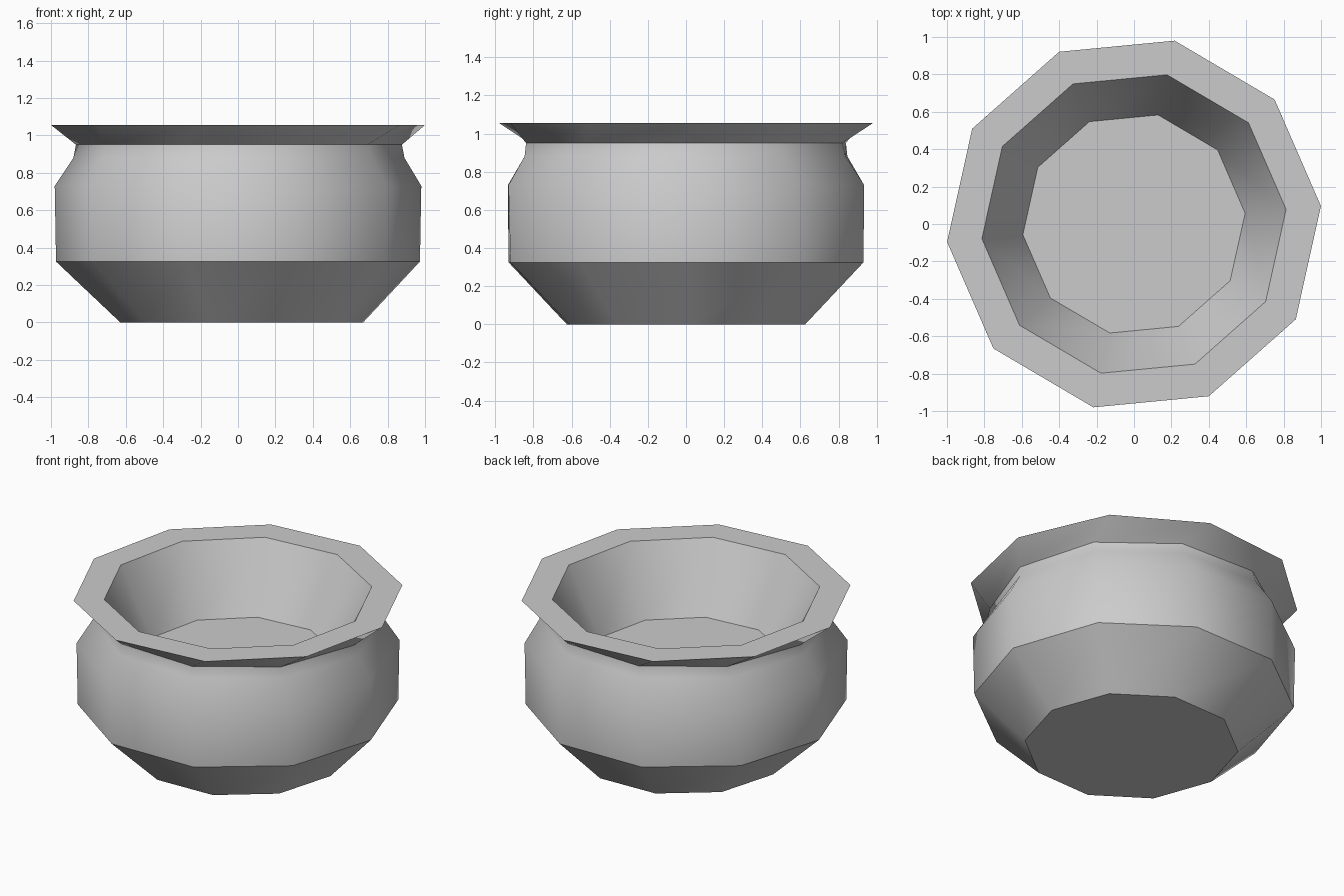
import bpy, bmesh
from math import cos, sin, radians

if "Cube" in bpy.data.objects:
    bpy.data.objects.remove(bpy.data.objects["Cube"])

SIDES = 10

# Profile rings: radius, height, twist in degrees, x shift
rings = [
    (0.65, 0.0, 2.0, 0.02),      # foot
    (0.973, 0.325, 1.0, 0.0),    # lower belly
    (0.98, 0.73, 0.3, 0.0),      # upper belly
    (0.885, 0.88, -1.0, 0.005),  # shoulder
    (0.872, 0.95, -2.0, 0.005),  # neck
    (1.004, 1.055, 5.5, 0.0),    # lip, outer edge
    (0.817, 1.055, 5.5, 0.0),    # lip, inner edge
    (0.597, 0.62, 5.5, 0.0),     # inside floor
]

bm = bmesh.new()


def add_ring(r, z, twist, dx):
    angles = [radians(twist + 360 * i / SIDES) for i in range(SIDES)]
    return [bm.verts.new((r * cos(a) + dx, r * sin(a), z)) for a in angles]


# Pot wall, outside and inside in one continuous surface
loops = [add_ring(*ring) for ring in rings]
for low, high in zip(loops, loops[1:]):
    for i in range(SIDES):
        j = (i + 1) % SIDES
        bm.faces.new((low[i], low[j], high[j], high[i]))

# Underside and inside floor
bm.faces.new(loops[0][::-1])
bm.faces.new(loops[-1])
bmesh.ops.recalc_face_normals(bm, faces=bm.faces)

mesh = bpy.data.meshes.new("pot")
bm.to_mesh(mesh)
bm.free()
pot = bpy.data.objects.new("pot", mesh)
bpy.context.collection.objects.link(pot)

# Smooth around the belly, sharp at the lip, neck and foot
bpy.context.view_layer.objects.active = pot
pot.select_set(True)
bpy.ops.object.shade_smooth_by_angle(angle=radians(40))
